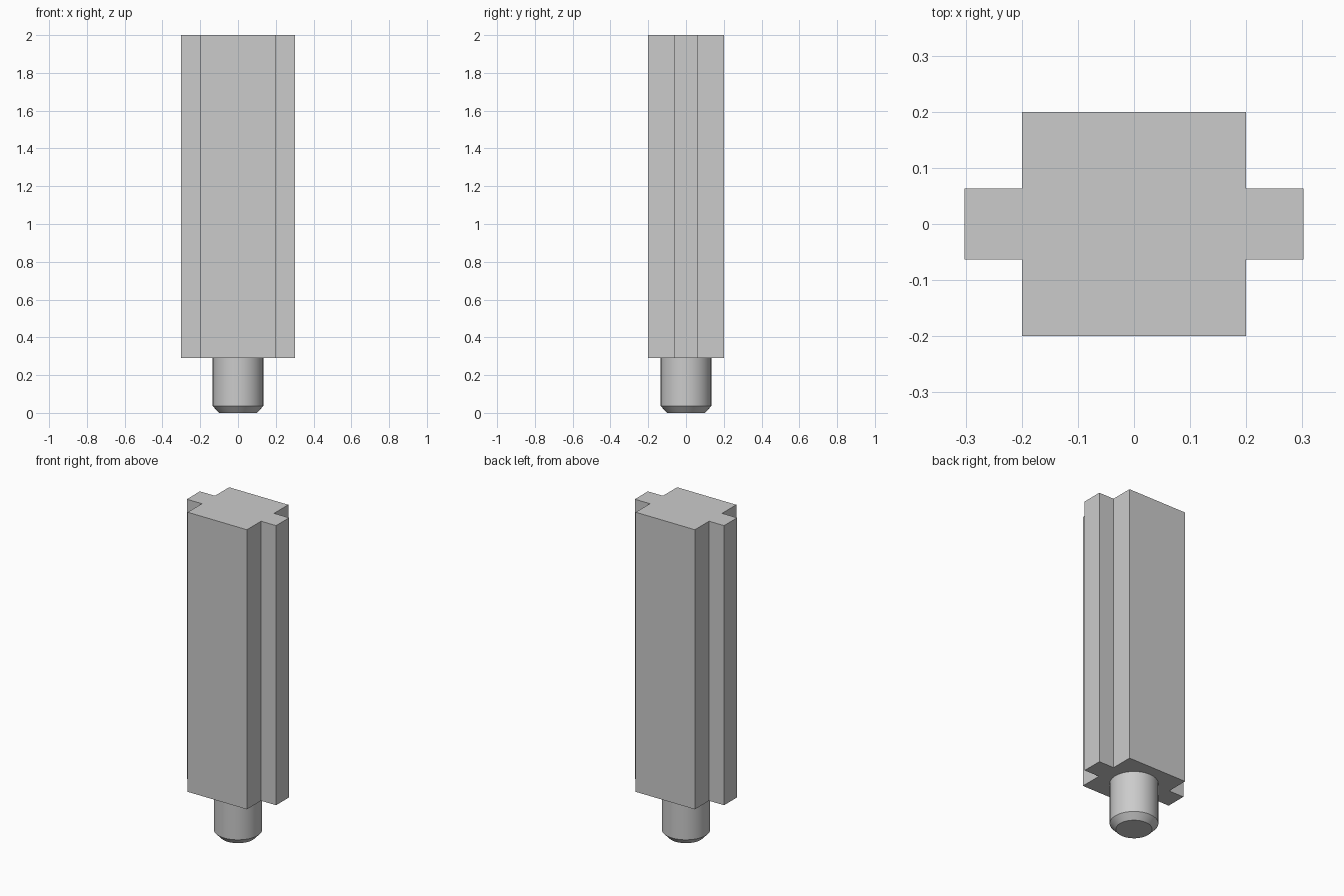
import bpy, bmesh
from math import cos, sin, tau

default_cube = bpy.data.objects.get("Cube")
if default_cube:
    bpy.data.objects.remove(default_cube, do_unlink=True)

# Single plain grey
GREY = (0.6, 0.6, 0.6, 1)
grey = bpy.data.materials.new("plain grey")
grey.use_nodes = True
grey.diffuse_color = GREY
grey.node_tree.nodes["Principled BSDF"].inputs["Base Color"].default_value = GREY

BASE, TOP = 0.29, 2.0


def finish(name, bm):
    bmesh.ops.recalc_face_normals(bm, faces=bm.faces)
    mesh = bpy.data.meshes.new(name)
    bm.to_mesh(mesh)
    bm.free()
    mesh.materials.append(grey)
    obj = bpy.data.objects.new(name, mesh)
    bpy.context.collection.objects.link(obj)
    return obj


# Square post with a tongue on each side: half outline, turned for the other half
half = [(0.2, -0.2), (0.2, -0.063), (0.302, -0.063),
        (0.302, 0.063), (0.2, 0.063), (0.2, 0.2)]
outline = half + [(-x, -y) for x, y in half]
bm = bmesh.new()
face = bm.faces.new([bm.verts.new((x, y, BASE)) for x, y in outline])
top = bmesh.ops.extrude_face_region(bm, geom=[face], use_keep_orig=True)
bmesh.ops.translate(bm, vec=(0, 0, TOP - BASE),
                    verts=[v for v in top["geom"] if isinstance(v, bmesh.types.BMVert)])
finish("tongued_post", bm)

# Round pin with a chamfered lower end
SIDES = 48
bm = bmesh.new()
rings = [[bm.verts.new((r * cos(tau * i / SIDES), r * sin(tau * i / SIDES), z))
          for i in range(SIDES)]
         for r, z in [(0.1, 0), (0.134, 0.036), (0.134, BASE)]]
for low, high in zip(rings, rings[1:]):
    for i in range(SIDES):
        j = (i + 1) % SIDES
        bm.faces.new((low[i], low[j], high[j], high[i]))
bm.faces.new(rings[0])
pin = finish("bottom_pin", bm)

bpy.ops.object.select_all(action="DESELECT")
pin.select_set(True)
bpy.context.view_layer.objects.active = pin
bpy.ops.object.shade_smooth_by_angle(angle=0.52)
